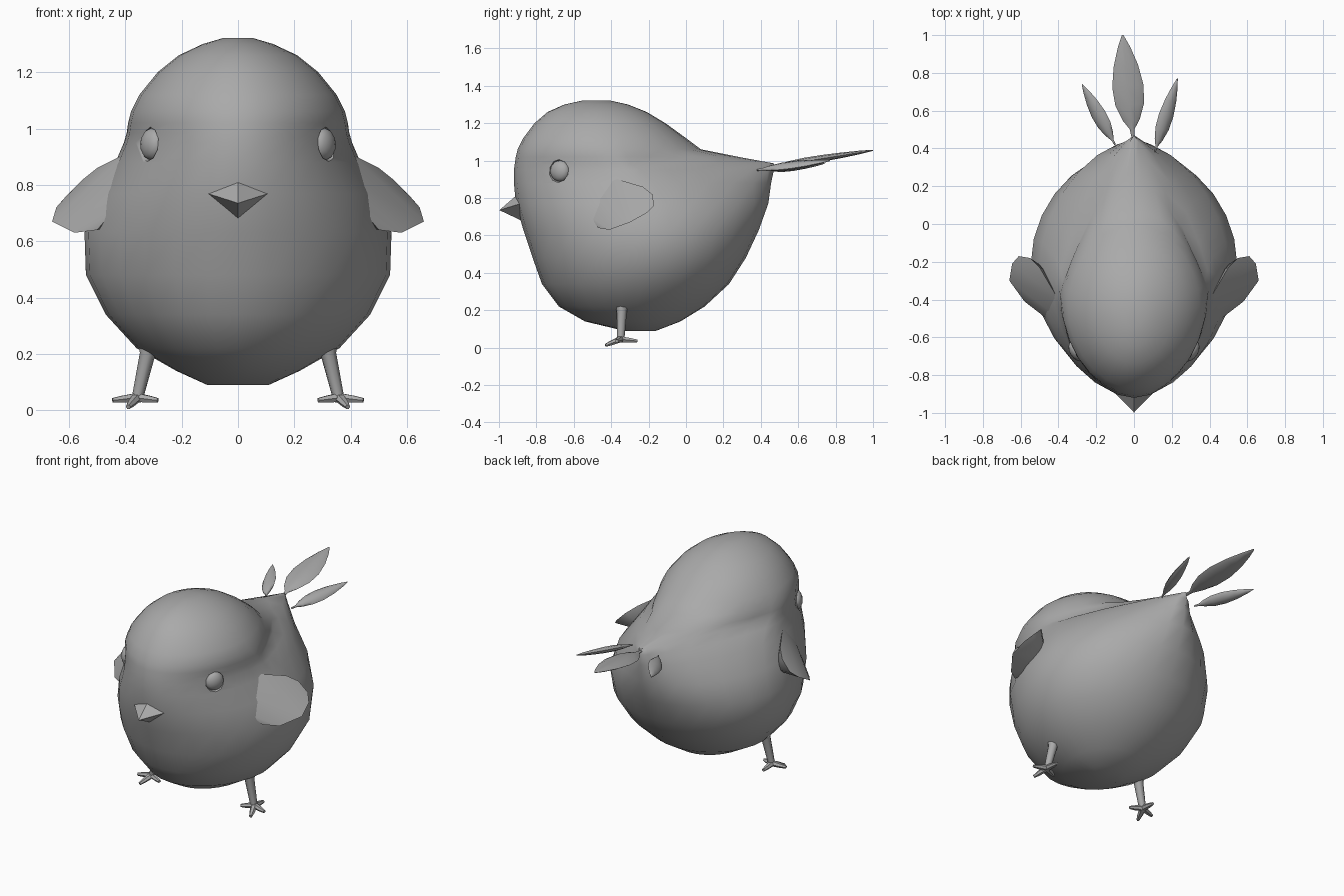
import bpy, bmesh, math
from mathutils import Vector, Matrix

if "Cube" in bpy.data.objects:
    bpy.data.objects.remove(bpy.data.objects["Cube"])

grey = bpy.data.materials.new("plain grey")
grey.diffuse_color = (0.4, 0.4, 0.4, 1)
grey.use_nodes = True
grey.node_tree.nodes["Principled BSDF"].inputs["Base Color"].default_value = grey.diffuse_color


def finish(name, bm, angle=50):
    bmesh.ops.recalc_face_normals(bm, faces=bm.faces)
    me = bpy.data.meshes.new(name)
    bm.to_mesh(me)
    bm.free()
    ob = bpy.data.objects.new(name, me)
    bpy.context.collection.objects.link(ob)
    me.materials.append(grey)
    smooth(ob, angle)
    return ob


def smooth(ob, angle):
    bpy.ops.object.select_all(action='DESELECT')
    ob.select_set(True)
    bpy.context.view_layer.objects.active = ob
    bpy.ops.object.shade_smooth_by_angle(angle=math.radians(angle))


def loft(bm, rings):
    """Skin a list of equal-length point rings and cap both ends."""
    vs = [[bm.verts.new(p) for p in r] for r in rings]
    n = len(vs[0])
    for a, b in zip(vs, vs[1:]):
        for i in range(n):
            j = (i + 1) % n
            bm.faces.new((a[i], a[j], b[j], b[i]))
    bm.faces.new(vs[0])
    bm.faces.new(vs[-1])


def tube(bm, start, end, sizes, n=8, roll=0):
    """Straight loft; sizes holds (fraction, half width, half thickness)."""
    s, e = Vector(start), Vector(end)
    d = (e - s).normalized()
    side = d.cross(Vector((0, 0, 1)))
    if side.length < 0.1:
        side = Vector((1, 0, 0))
    side.normalize()
    side = Matrix.Rotation(roll, 3, d) @ side
    up = side.cross(d)
    loft(bm, [[s.lerp(e, t) + side * w * math.cos(k * math.tau / n) + up * h * math.sin(k * math.tau / n)
               for k in range(n)] for t, w, h in sizes])


def hull(name, pts, angle=50):
    bm = bmesh.new()
    for p in pts:
        bm.verts.new(p)
    res = bmesh.ops.convex_hull(bm, input=bm.verts)
    loose = [v for v in bm.verts if not v.link_faces]
    bmesh.ops.delete(bm, geom=loose, context='VERTS')
    return finish(name, bm, angle)


# Body: height, front y, back y, y of widest point, half width, rear roundness
sections = [
    (0.09, -0.33, -0.16, -0.25, 0.11, 2), (0.14, -0.54, -0.03, -0.27, 0.22, 2),
    (0.22, -0.68, 0.10, -0.26, 0.36, 2), (0.34, -0.77, 0.23, -0.24, 0.47, 2),
    (0.48, -0.82, 0.32, -0.21, 0.54, 2), (0.63, -0.87, 0.39, -0.20, 0.545, 1.9),
    (0.77, -0.91, 0.44, -0.22, 0.50, 1.75), (0.88, -0.92, 0.455, -0.27, 0.435, 1.5),
    (0.95, -0.92, 0.47, -0.32, 0.405, 1.3), (0.985, -0.915, 0.47, -0.35, 0.395, 1.08),
    (1.02, -0.91, 0.28, -0.38, 0.39, 1.3), (1.06, -0.90, 0.08, -0.42, 0.38, 1.7),
    (1.12, -0.87, 0.0, -0.44, 0.35, 1.9), (1.20, -0.81, -0.11, -0.45, 0.285, 2),
    (1.26, -0.74, -0.21, -0.46, 0.21, 2), (1.30, -0.65, -0.31, -0.47, 0.125, 2),
    (1.322, -0.55, -0.41, -0.48, 0.05, 2)]
rings = []
for z, yf, yb, yc, w, rear in sections:
    ring = []
    for k in range(28):
        a = k * math.tau / 28
        c, s = math.cos(a), math.sin(a)
        e = 2 / (rear if s > 0 else 1.9)
        x = math.copysign(abs(c) ** e, c) * w
        y = yc + (abs(s) ** e * (yb - yc) if s > 0 else -abs(s) ** e * (yc - yf))
        ring.append((x, y, z))
    rings.append(ring)
bm = bmesh.new()
loft(bm, rings)
body = finish("body", bm, 60)

# Eyes sit in shallow round sockets
for sx, tag in ((-1, "left"), (1, "right")):
    out = Vector((sx * 0.85, -0.52, 0.05)).normalized()
    rot = out.to_track_quat('Z', 'Y').to_matrix().to_4x4()
    place = Vector((sx * 0.315, -0.68, 0.945))
    bm = bmesh.new()
    bmesh.ops.create_cone(bm, cap_ends=True, segments=10, radius1=0.05, radius2=0.085, depth=0.10,
                          matrix=Matrix.Translation(place + out * 0.02) @ rot)
    cutter = finish(tag + "_socket_cutter", bm)
    cutter.hide_render = True
    cutter.hide_set(True)
    mod = body.modifiers.new(tag + " socket", 'BOOLEAN')
    mod.operation = 'DIFFERENCE'
    mod.solver = 'EXACT'
    mod.object = cutter
    bm = bmesh.new()
    bmesh.ops.create_uvsphere(bm, u_segments=12, v_segments=8, radius=1,
                              matrix=Matrix.Translation(place - out * 0.012) @ rot
                              @ Matrix.Diagonal((0.058, 0.058, 0.035, 1)))
    finish(tag + "_eye", bm, 60)

# Beak
hull("beak", [(0, -0.90, 0.82), (-0.11, -0.885, 0.77), (0.11, -0.885, 0.77), (0, -0.998, 0.735),
              (0, -0.86, 0.67), (0, -0.80, 0.77)], 30)

# Wings: rounded paddles rooted behind the cheeks
paddle = [(0.45, -0.51, 0.70), (0.50, -0.47, 0.64), (0.58, -0.41, 0.63), (0.66, -0.30, 0.67),
          (0.645, -0.21, 0.72), (0.61, -0.17, 0.76), (0.55, -0.18, 0.82), (0.50, -0.23, 0.86),
          (0.40, -0.40, 0.91), (0.37, -0.52, 0.84), (0.45, -0.25, 0.70), (0.42, -0.35, 0.66)]
for sx, tag in ((-1, "left"), (1, "right")):
    hull(tag + "_wing", [(sx * x, y, z) for x, y, z in paddle], 45)

# Legs with four toes each
toes = [(0.39, -0.43, 0.012), (0.445, -0.37, 0.035), (0.285, -0.38, 0.035), (0.36, -0.26, 0.035)]
for sx, tag in ((-1, "left"), (1, "right")):
    bm = bmesh.new()
    tube(bm, (sx * 0.305, -0.34, 0.27), (sx * 0.36, -0.35, 0.03),
         [(0, 0.06, 0.06), (0.3, 0.028, 0.028), (0.9, 0.021, 0.021), (1, 0.015, 0.015)], 8)
    for x, y, z in toes:
        tube(bm, (sx * 0.36, -0.35, 0.045), (sx * x, y, z),
             [(0, 0.02, 0.018), (0.6, 0.016, 0.014), (1, 0.009, 0.009)], 6)
    finish(tag + "_leg", bm)

# Tail feathers: thin leaf shapes
leaf = [(0, 0.10, 0.3), (0.08, 0.16, 0.4), (0.17, 0.55, 0.7), (0.32, 0.92, 1), (0.5, 1, 1),
        (0.7, 0.78, 0.8), (0.88, 0.4, 0.5), (1, 0.05, 0.15)]
feathers = [("middle_feather", (-0.005, 0.46, 0.97), (-0.06, 1.0, 1.055), 0.083, 0.018, 0),
            ("left_feather", (-0.10, 0.42, 0.95), (-0.275, 0.74, 0.985), 0.042, 0.018, -0.4),
            ("right_feather", (0.11, 0.38, 0.95), (0.23, 0.77, 1.0), 0.042, 0.018, 0.4)]
for name, start, end, w, h, roll in feathers:
    bm = bmesh.new()
    tube(bm, start, end, [(t, a * w, b * h) for t, a, b in leaf], 8, roll)
    finish(name, bm, 60)
